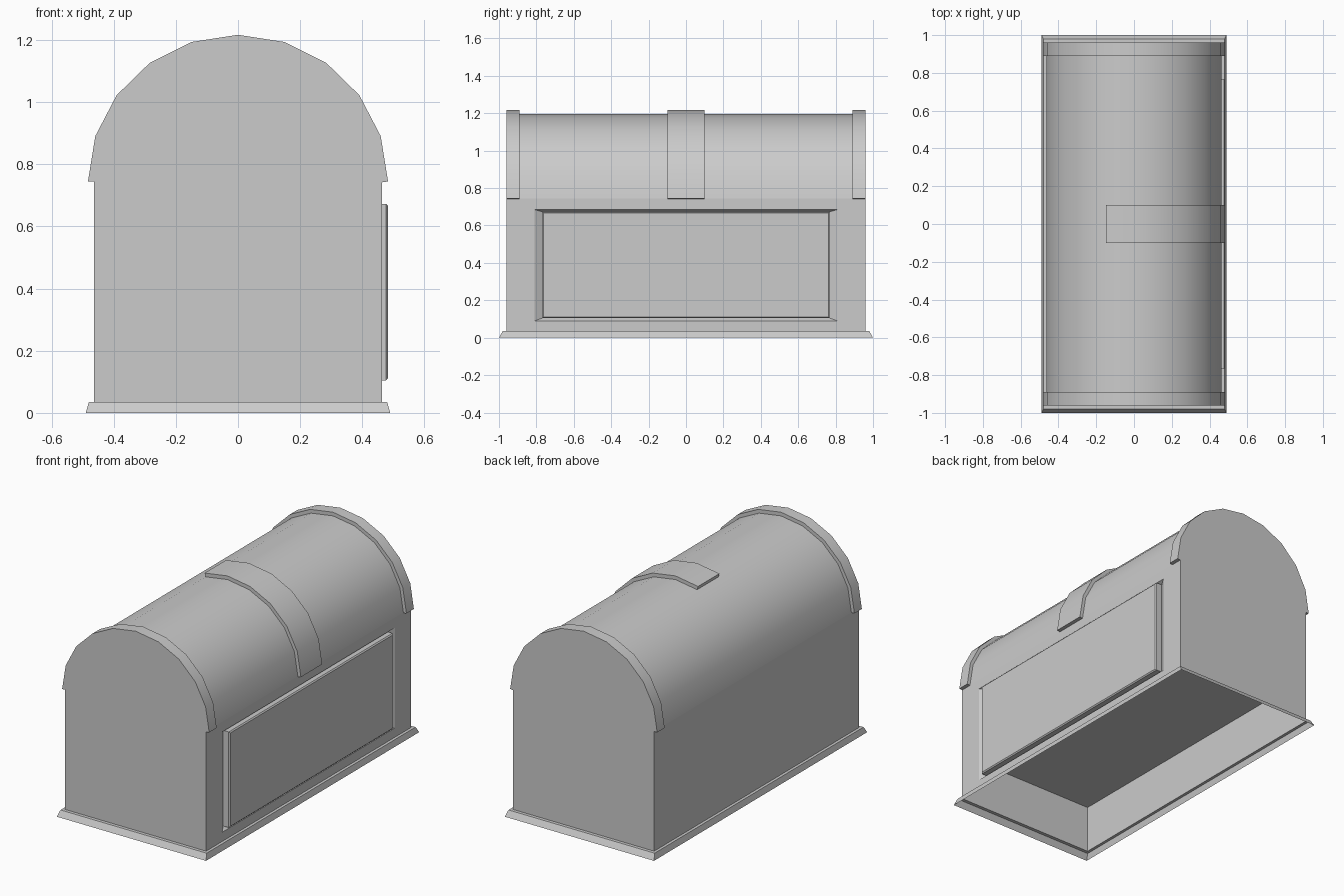
import bpy, bmesh, math

if "Cube" in bpy.data.objects:
    bpy.data.objects.remove(bpy.data.objects["Cube"])

SPRING = 0.745          # height where the arch starts
HX, HY = 0.463, 0.96    # half width and half length of the chest


def finish(bm, name, smooth=False):
    bmesh.ops.remove_doubles(bm, verts=bm.verts, dist=1e-5)
    bmesh.ops.recalc_face_normals(bm, faces=bm.faces)
    mesh = bpy.data.meshes.new(name)
    bm.to_mesh(mesh)
    bm.free()
    ob = bpy.data.objects.new(name, mesh)
    bpy.context.collection.objects.link(ob)
    if smooth:
        bpy.ops.object.select_all(action='DESELECT')
        ob.select_set(True)
        bpy.context.view_layer.objects.active = ob
        bpy.ops.object.shade_smooth_by_angle(angle=math.radians(30))
    return ob


def loft(bm, rings, cap_start=False, cap_end=False):
    loops = [[bm.verts.new(p) for p in ring] for ring in rings]
    n = len(loops[0])
    faces = []
    for a, b in zip(loops, loops[1:]):
        for i in range(n):
            j = (i + 1) % n
            faces.append(bm.faces.new((a[i], a[j], b[j], b[i])))
    if cap_start:
        bm.faces.new(loops[0][::-1])
    if cap_end:
        bm.faces.new(loops[-1])
    return faces


def flat_ring(hx, hy, z):
    return [(hx, -hy, z), (hx, hy, z), (-hx, hy, z), (-hx, -hy, z)]


def side_ring(x, hy, z0, z1):
    return [(x, -hy, z0), (x, hy, z0), (x, hy, z1), (x, -hy, z1)]


def arc(rx, rz, first, last):
    # 18 degree steps, counted from the right spring point
    return [(rx * math.cos(math.radians(18 * i)), SPRING + rz * math.sin(math.radians(18 * i)))
            for i in range(first, last + 1)]


def prism(name, profile, y0, y1, open_bottom=False):
    bm = bmesh.new()
    faces = loft(bm, [[(x, y, z) for x, z in profile] for y in (y0, y1)], True, True)
    if open_bottom:
        bm.faces.remove(faces[-1])
    return finish(bm, name, True)


# Body: open-bottomed shell with flared foot trim and a grooved raised panel
bm = bmesh.new()
faces = loft(bm, [flat_ring(0.49, 1.0, 0), flat_ring(0.48, 0.98, 0.035),
                  flat_ring(HX, HY, 0.035), flat_ring(HX, HY, SPRING)])
bm.faces.remove(faces[8])   # right wall, replaced by the panelled one
loft(bm, [side_ring(HX, HY, 0.035, SPRING),
          side_ring(HX, 0.81, 0.09, 0.685),
          side_ring(0.44, 0.768, 0.105, 0.673),
          side_ring(0.477, 0.768, 0.105, 0.673),
          side_ring(0.483, 0.761, 0.112, 0.666)], cap_end=True)
finish(bm, "chest_body")

# Inner floor, seen from below
bm = bmesh.new()
bm.faces.new([bm.verts.new(p) for p in
              ((-HX, -HY, 0.32), (-HX, HY, 0.32), (0.44, HY, 0.32), (0.44, -HY, 0.32))])
finish(bm, "inner_floor")

# Arched lid, hollow underneath
prism("lid", arc(HX, 0.45, 0, 10), -HY, HY, open_bottom=True)


# Bands over the lid
def band(name, y0, y1, last):
    outer = arc(0.483, 0.472, 0, last)
    inner = arc(HX - 0.001, 0.449, 0, last)
    inner[0] = (inner[0][0], SPRING - 0.003)
    prism(name, outer + inner[::-1], y0, y1)


band("front_band", -HY, -0.89, 10)
band("back_band", 0.89, HY, 10)
band("latch_strap", -0.1, 0.1, 6)
